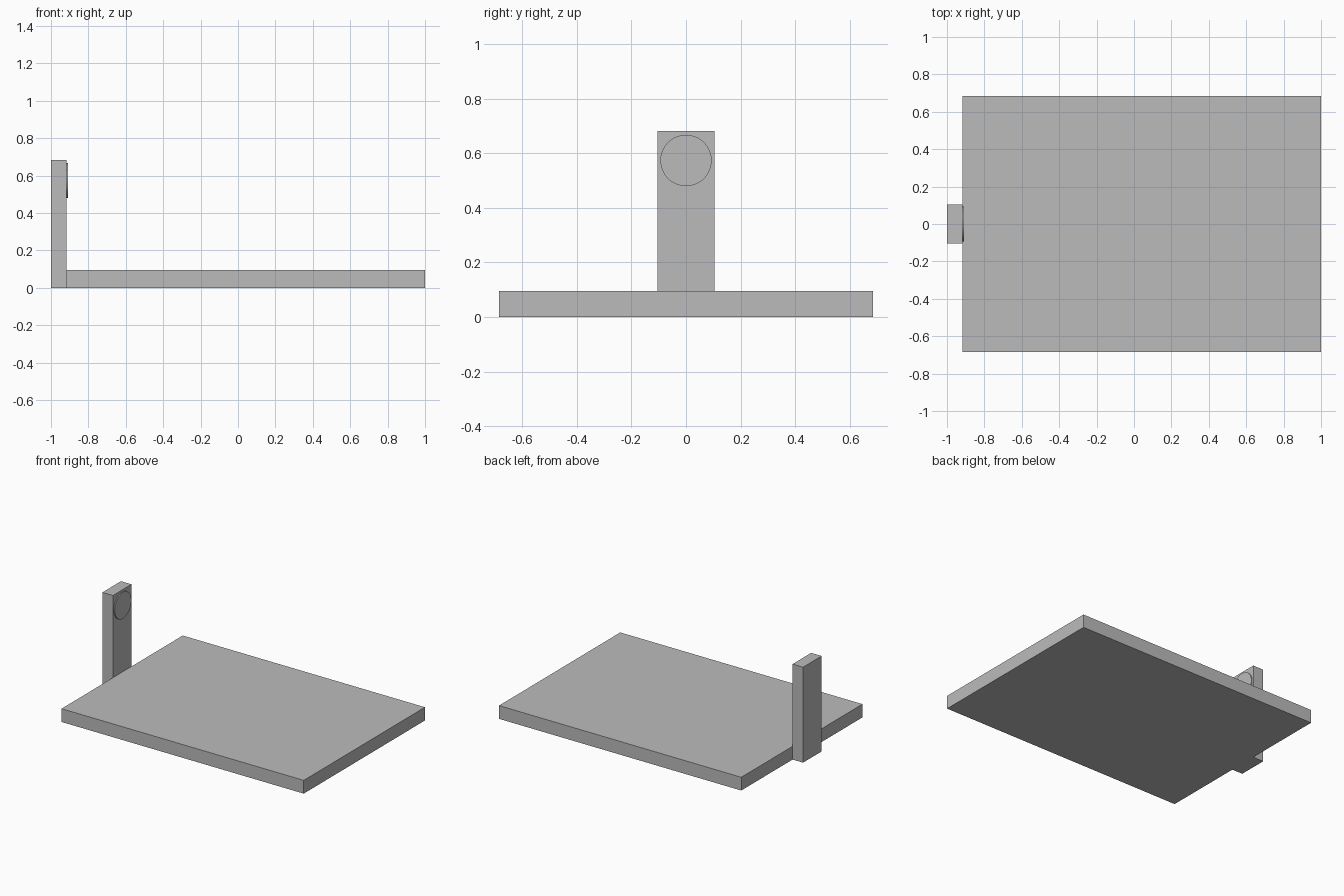
import bpy
from math import pi

cube = bpy.data.objects.get("Cube")
if cube:
    bpy.data.objects.remove(cube, do_unlink=True)

# Single plain grey finish
GREY = (0.5, 0.5, 0.5, 1.0)
grey = bpy.data.materials.new("plain_grey")
grey.use_nodes = True
grey.diffuse_color = GREY
grey.node_tree.nodes["Principled BSDF"].inputs["Base Color"].default_value = GREY

POST_FACE = -0.917  # plane where the post meets the slab


def finish(name):
    obj = bpy.context.object
    obj.name = name
    obj.data.materials.append(grey)
    bpy.ops.object.transform_apply(location=False, rotation=True, scale=True)
    return obj


def box(name, x0, x1, depth, height):
    """Box standing on the floor, centred on y = 0."""
    bpy.ops.mesh.primitive_cube_add(size=1, location=((x0 + x1) / 2, 0, height / 2))
    bpy.context.object.scale = (x1 - x0, depth, height)
    return finish(name)


# Flat slab and the upright post at its right end
box("base_slab", POST_FACE, 1.0, 1.37, 0.095)
box("upright_post", -1.0, POST_FACE, 0.21, 0.683)

# Thin round disc on the inner face of the post
thickness = 0.007
bpy.ops.mesh.primitive_cylinder_add(
    vertices=64, radius=0.094, depth=thickness,
    location=(POST_FACE + thickness / 2, 0, 0.574), rotation=(0, pi / 2, 0))
finish("round_disc")
bpy.ops.object.shade_smooth_by_angle()
